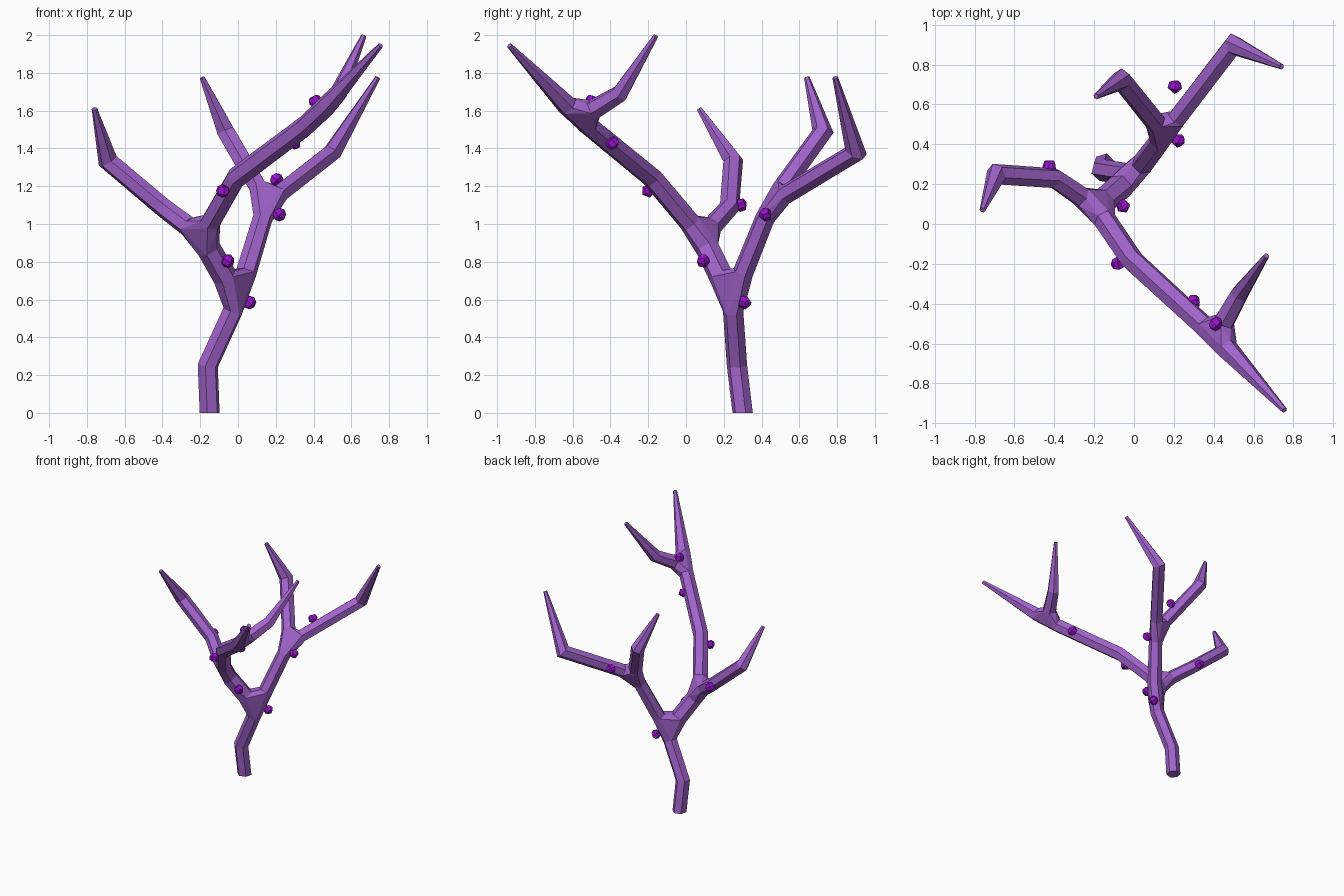
import bpy, bmesh, math, random
from mathutils import Vector as V

if "Cube" in bpy.data.objects:
    bpy.data.objects.remove(bpy.data.objects["Cube"])

random.seed(4)
SIDES = 6


def material(name, color):
    m = bpy.data.materials.new(name)
    m.diffuse_color = color
    m.use_nodes = True
    m.node_tree.nodes["Principled BSDF"].inputs["Base Color"].default_value = m.diffuse_color
    return m


bark = material("purple_bark", (0.36, 0.125, 0.60, 1))
bud_mat = material("violet_bud", (0.32, 0.006, 0.62, 1))
bm = bmesh.new()


def ring(p, a, b, r, u, flat=False):
    """Hexagonal mitred ring between directions a and b; also returns the side vector."""
    n = V((0, 0, 1)) if flat else (a + b).normalized()
    u = (u - n * u.dot(n)).normalized()
    w = n.cross(u)
    bend = b - a
    stretch = 1 / math.cos(a.angle(b) / 2) - 1 if bend.length > 1e-4 else 0
    m = bend.normalized()
    verts = []
    for i in range(SIDES):
        t = 2 * math.pi * i / SIDES
        d = (u * math.cos(t) + w * math.sin(t)) * r
        verts.append(bm.verts.new(p + d + m * d.dot(m) * stretch))
    return verts, u


def limb(points, radii, d_start=0, d_end=0):
    """Mitred tapered tube; d_start / d_end leave room for a fork. Returns end rings."""
    pts = [V(p) for p in points]
    first = (pts[1] - pts[0]).normalized()
    last = (pts[-1] - pts[-2]).normalized()
    pts[0] += first * d_start
    pts[-1] -= last * d_end
    u, rings = V((1, 0.3, 0)), []
    for i, p in enumerate(pts):
        a = (p - pts[i - 1]).normalized() if i else first
        b = (pts[i + 1] - p).normalized() if i < len(pts) - 1 else last
        rg, u = ring(p, a, b, radii[i], u, p.z == 0)
        rings.append(rg)
    for lo, hi in zip(rings, rings[1:]):
        for i in range(SIDES):
            j = (i + 1) % SIDES
            bm.faces.new((lo[i], lo[j], hi[j], hi[i]))
    if not d_start:
        bm.faces.new(rings[0][::-1])
    if not d_end:
        bm.faces.new(rings[-1])
    return rings[0], rings[-1]


def fork(*rings):
    """Webbed joint: the hull around the limb ends, open where the limbs attach."""
    hb = bmesh.new()
    owner, source = {}, {}
    for k, rg in enumerate(rings):
        for v in rg:
            nv = hb.verts.new(v.co)
            owner[nv], source[nv] = k, v
    bmesh.ops.convex_hull(hb, input=hb.verts[:])
    for f in hb.faces:
        if len({owner[v] for v in f.verts}) > 1:
            bm.faces.new([source[v] for v in f.verts])
    hb.free()


# Fork centres
F1, FA = (0.0, 0.245, 0.60), (-0.19, 0.085, 0.93)
FB, FC = (0.155, 0.45, 1.11), (0.41, -0.565, 1.56)

# Trunk and main limbs
_, t1 = limb([(-0.15, 0.30, 0), (-0.16, 0.27, 0.25), F1], [0.055, 0.055, 0.055], 0, 0.07)
a0, a1 = limb([F1, FA], [0.066, 0.064], 0.15, 0.08)
b0, b1 = limb([F1, FB], [0.056, 0.053], 0.16, 0.09)
c0, c1 = limb([FA, (-0.01, -0.18, 1.245), FC], [0.058, 0.057, 0.055], 0.11, 0.09)

# Tapering twigs
T = 0.015
l0, _ = limb([FA, (-0.40, 0.23, 1.09), (-0.69, 0.25, 1.335), (-0.76, 0.07, 1.61)],
             [0.055, 0.052, 0.052, T], 0.11)
r0, _ = limb([FB, (0.50, 0.90, 1.38), (0.74, 0.79, 1.775)], [0.053, 0.052, T], 0.11)
m0, _ = limb([FB, (-0.065, 0.725, 1.49), (-0.19, 0.64, 1.775)], [0.053, 0.052, T], 0.11)
e0, _ = limb([FC, (0.755, -0.935, 1.945)], [0.056, T], 0.11)
g0, _ = limb([FC, (0.53, -0.35, 1.69), (0.665, -0.16, 1.995)], [0.056, 0.048, T], 0.10)

# Webbed joints
fork(t1, a0, b0)
fork(a1, c0, l0)
fork(b1, r0, m0)
fork(c1, e0, g0)

bmesh.ops.recalc_face_normals(bm, faces=bm.faces[:])
mesh = bpy.data.meshes.new("branching_stem")
bm.to_mesh(mesh)
bm.free()
mesh.materials.append(bark)
bpy.context.collection.objects.link(bpy.data.objects.new("branching_stem", mesh))

# Little five-sided buds along the limbs
buds = [(0.06, 0.31, 0.585), (-0.055, 0.09, 0.805), (0.22, 0.42, 1.05), (-0.08, -0.20, 1.175),
        (-0.425, 0.29, 1.10), (0.205, 0.69, 1.235), (0.30, -0.39, 1.43), (0.41, -0.50, 1.65)]
for i, p in enumerate(buds):
    spin = [random.uniform(0, 3) for _ in range(3)]
    bpy.ops.mesh.primitive_uv_sphere_add(segments=5, ring_count=4, radius=0.037,
                                         location=p, rotation=spin)
    o = bpy.context.object
    o.name = f"bud_{i + 1}"
    o.data.materials.append(bud_mat)
